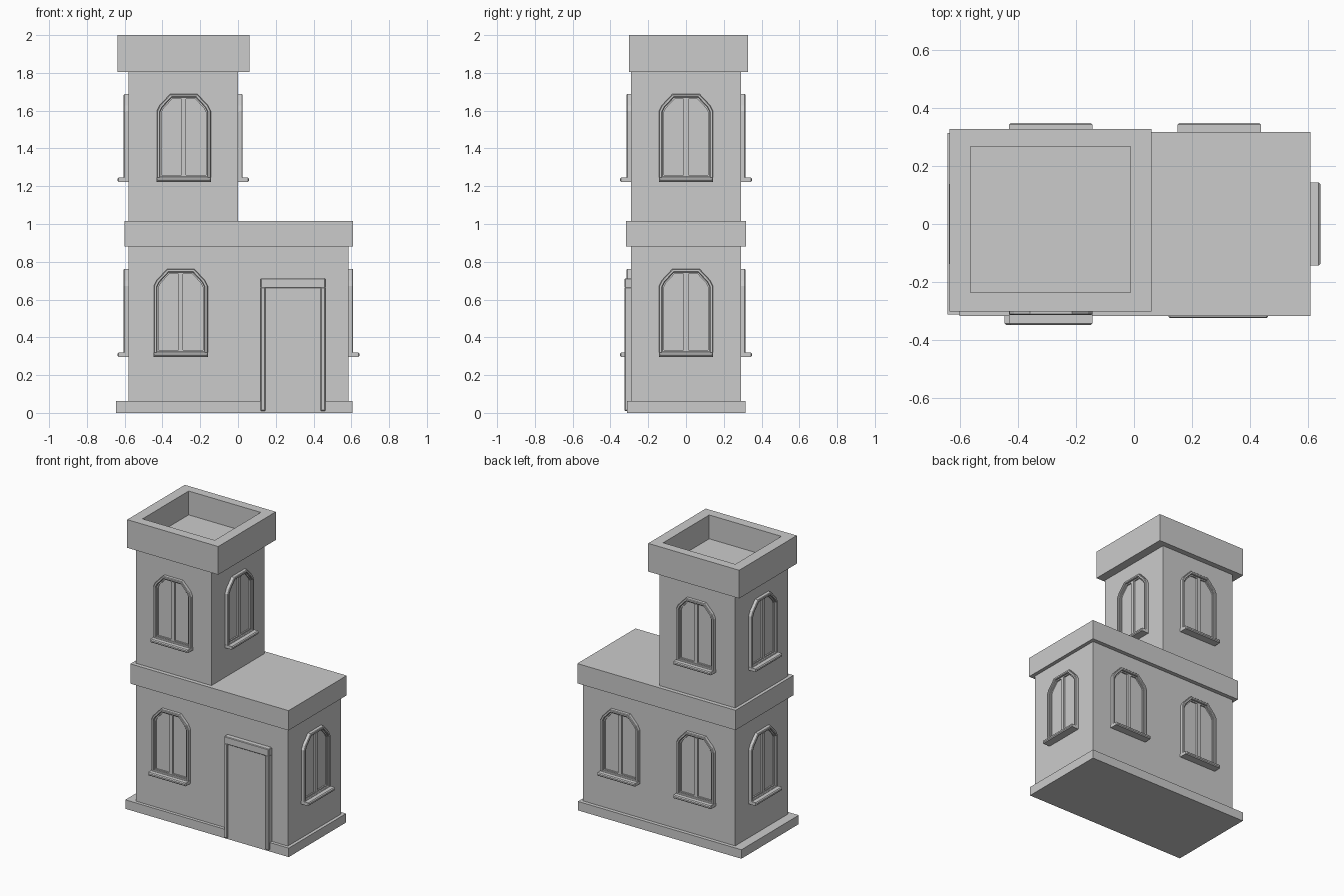
import bpy, bmesh
from math import radians
from mathutils import Vector

if "Cube" in bpy.data.objects:
    bpy.data.objects.remove(bpy.data.objects["Cube"])


def link(name, mesh):
    ob = bpy.data.objects.new(name, mesh)
    bpy.context.collection.objects.link(ob)
    return ob


def add_box(bm, x, y, z):
    v = [bm.verts.new((a, b, c)) for c in z for b in y for a in x]
    return [bm.faces.new([v[i] for i in f]) for f in
            ((0, 2, 3, 1), (4, 5, 7, 6), (0, 1, 5, 4), (2, 6, 7, 3), (0, 4, 6, 2), (1, 3, 7, 5))]


def finish(bm, name):
    bmesh.ops.recalc_face_normals(bm, faces=bm.faces)
    mesh = bpy.data.meshes.new(name)
    bm.to_mesh(mesh)
    bm.free()
    return mesh


def box(name, x, y, z, bevel=0):
    bm = bmesh.new()
    add_box(bm, x, y, z)
    ob = link(name, finish(bm, name))
    if bevel:
        m = ob.modifiers.new("bevel", "BEVEL")
        m.width, m.segments = bevel, 1
    return ob


def inset(pts, d):
    """Mitred inward offset of a counter-clockwise outline."""
    out = []
    for i, p in enumerate(pts):
        a = (p - pts[i - 1]).normalized()
        b = (pts[(i + 1) % len(pts)] - p).normalized()
        na, nb = Vector((-a.y, a.x)), Vector((-b.y, b.x))
        out.append(p + (na + nb) * d / (1 + na.dot(nb)))
    return out


# Walls, plinth and cornice
box("plinth", (-0.645, 0.607), (-0.312, 0.315), (0, 0.062))
box("ground_floor_walls", (-0.58, 0.585), (-0.29, 0.29), (0.062, 0.88))
box("ground_floor_cornice", (-0.602, 0.61), (-0.318, 0.318), (0.88, 1.017))
box("tower_walls", (-0.58, 0.0), (-0.29, 0.29), (1.017, 1.805))

# Tower parapet with a sunken roof
px, py = (-0.637, 0.06), (-0.302, 0.328)
ix, iy = (-0.565, -0.012), (-0.237, 0.267)
bm = bmesh.new()
top = add_box(bm, px, py, (1.805, 2.0))[1]
outer = list(top.verts)
bm.faces.remove(top)
inner = [bm.verts.new((ix[v.co.x > -0.3], iy[v.co.y > 0], 2.0)) for v in outer]
floor = [bm.verts.new((v.co.x, v.co.y, 1.835)) for v in inner]
for a, b in ((outer, inner), (inner, floor)):
    for i in range(4):
        j = (i + 1) % 4
        bm.faces.new((a[i], a[j], b[j], b[i]))
bm.faces.new(floor)
link("tower_parapet", finish(bm, "tower_parapet"))

# Window: moulded arched frame, inner casing, pane, mullion and sill (outward is -y)
outline = [Vector(p) for p in ((-0.143, 0.01), (0.143, 0.01), (0.143, 0.375),
                               (0.128, 0.405), (0.072, 0.465), (-0.072, 0.465),
                               (-0.128, 0.405), (-0.143, 0.375))]
section = ((0, 0), (0, 0.021), (0.004, 0.025), (0.014, 0.025), (0.018, 0.021),
           (0.018, 0.012), (0.026, 0.012), (0.026, 0.003))
bm = bmesh.new()
rings = [[bm.verts.new((p.x, -w, p.y)) for p in inset(outline, d)] for d, w in section]
for a, b in zip(rings, rings[1:]):
    for i in range(len(a)):
        j = (i + 1) % len(a)
        bm.faces.new((a[i], a[j], b[j], b[i]))
bm.faces.new(rings[-1])
add_box(bm, (-0.013, 0.013), (-0.014, -0.003), (0.036, 0.439))
sill = add_box(bm, (-0.144, 0.144), (-0.059, 0), (0, 0.022))
edges = {e for f in sill for e in f.edges if all(v.co.y < -0.05 for v in e.verts)}
bmesh.ops.bevel(bm, geom=list(edges), offset=0.006, segments=1, affect='EDGES')
window = finish(bm, "window")

for name, x, y, z, turn in (
        ("front_window_lower", -0.303, -0.29, 0.297, 0),
        ("right_window_lower", 0.585, 0, 0.297, 90),
        ("back_window_lower_1", -0.287, 0.29, 0.297, 180),
        ("back_window_lower_2", 0.294, 0.29, 0.297, 180),
        ("left_window_lower", -0.58, 0, 0.297, -90),
        ("front_window_upper", -0.287, -0.29, 1.223, 0),
        ("right_window_upper", 0.0, 0, 1.223, 90),
        ("back_window_upper", -0.287, 0.29, 1.223, 180),
        ("left_window_upper", -0.58, 0, 1.223, -90)):
    ob = link(name, window)
    ob.location = (x, y, z)
    ob.rotation_euler.z = radians(turn)

# Door and its surround
box("door", (0.14, 0.445), (-0.314, -0.28), (0.01, 0.67))
for side, x in (("left", (0.12, 0.145)), ("right", (0.437, 0.462))):
    box("door_jamb_" + side, x, (-0.325, -0.28), (0.01, 0.665), 0.004)
box("door_lintel", (0.12, 0.462), (-0.325, -0.28), (0.66, 0.712), 0.004)
